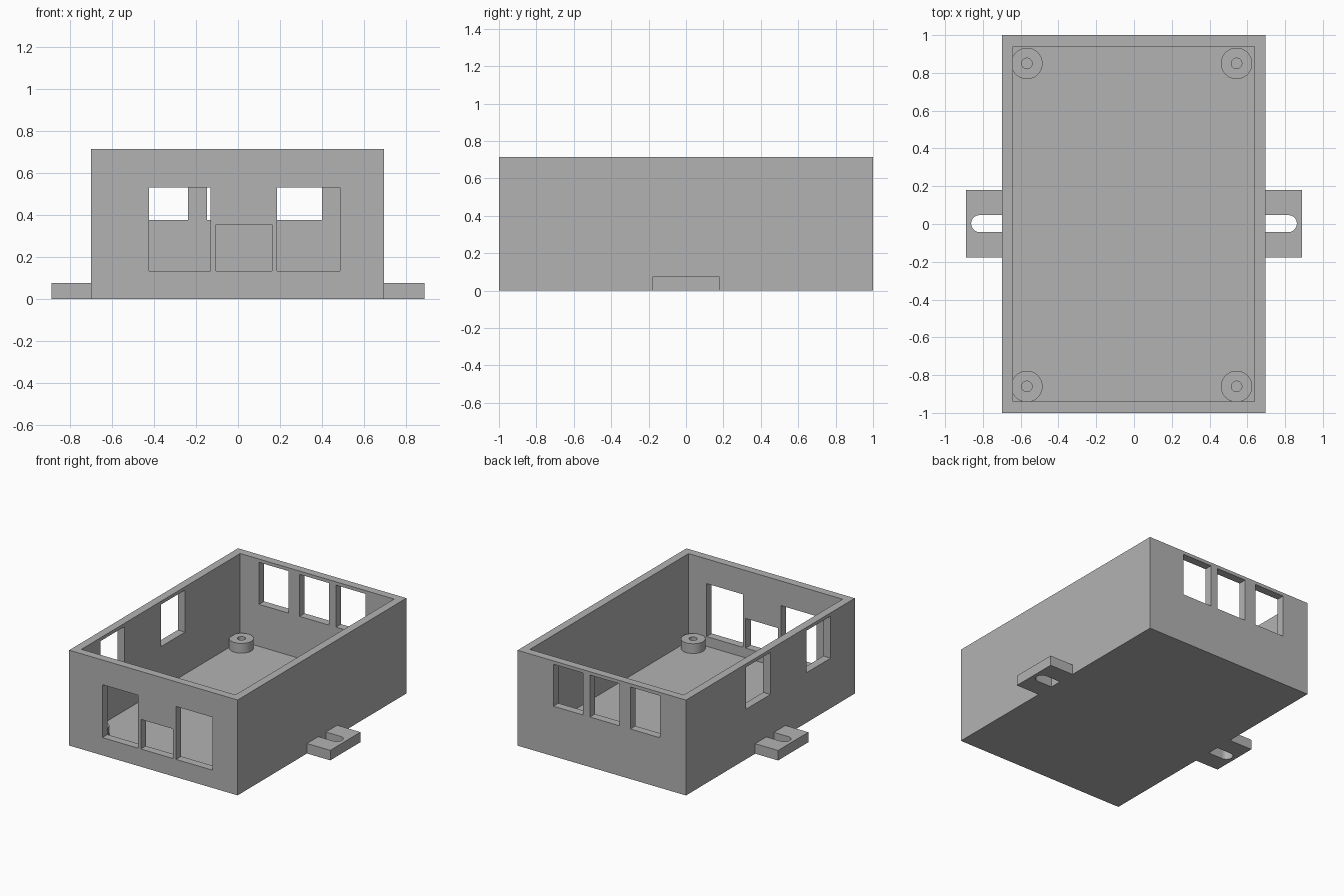
import bpy
from math import radians

cube = bpy.data.objects.get("Cube")
if cube:
    bpy.data.objects.remove(cube, do_unlink=True)

grey = bpy.data.materials.new("plain grey")
grey.use_nodes = True
COLOUR = (0.45, 0.45, 0.45, 1)
grey.diffuse_color = COLOUR
grey.node_tree.nodes["Principled BSDF"].inputs["Base Color"].default_value = COLOUR


def box(name, x, y, z):
    """Box from (low, high) ranges on each axis."""
    bpy.ops.mesh.primitive_cube_add(size=1)
    ob = bpy.context.object
    ob.name = name
    ranges = (x, y, z)
    for v in ob.data.vertices:
        v.co = [lo if c < 0 else hi for c, (lo, hi) in zip(v.co, ranges)]
    ob.data.materials.append(grey)
    return ob


def cylinder(name, x, y, z, radius, sides=48):
    """Upright cylinder over the (low, high) range z."""
    bpy.ops.mesh.primitive_cylinder_add(
        vertices=sides, radius=radius, depth=z[1] - z[0],
        location=(x, y, sum(z) / 2))
    ob = bpy.context.object
    ob.name = name
    ob.data.materials.append(grey)
    return ob


def cut(ob, cutter):
    """Subtract the cutter, apply the result and delete the cutter."""
    cutter.hide_render = True
    mod = ob.modifiers.new("cut", 'BOOLEAN')
    mod.operation = 'DIFFERENCE'
    mod.solver = 'EXACT'
    mod.object = cutter
    bpy.context.view_layer.objects.active = ob
    bpy.ops.object.modifier_apply(modifier=mod.name)
    bpy.data.objects.remove(cutter, do_unlink=True)


def smooth(ob):
    bpy.ops.object.select_all(action='DESELECT')
    ob.select_set(True)
    bpy.context.view_layer.objects.active = ob
    bpy.ops.object.shade_smooth_by_angle(angle=radians(30))


# Open tray
HEIGHT, FLOOR = 0.715, 0.06
FRONT_WALL, BACK_WALL, SIDE_WALL = (-1.1, -0.9), (0.9, 1.1), (-0.8, -0.6)
tray = box("case_body", (-0.7, 0.697), (-1, 1), (0, HEIGHT))
cut(tray, box("cavity", (-0.64, 0.637), (-0.94, 0.94), (FLOOR, 1)))

# Front openings: two tall, one short
for x, top in (((-0.425, -0.13), 0.53), ((-0.105, 0.163), 0.355), ((0.187, 0.487), 0.53)):
    cut(tray, box("opening", x, FRONT_WALL, (0.133, top)))

# Back openings
HIGH = (0.375, 0.69)
for x in ((-0.484, -0.238), (-0.147, 0.097), (0.155, 0.40)):
    cut(tray, box("opening", x, BACK_WALL, HIGH))

# Openings in the -x wall
for y in ((0, 0.286), (-0.714, -0.43)):
    cut(tray, box("opening", SIDE_WALL, y, HIGH))

# Standoffs with blind screw holes
for side, x in (("right", -0.567), ("left", 0.543)):
    for end, y in (("front", -0.86), ("back", 0.85)):
        post = cylinder(f"{end}_{side}_standoff", x, y, (FLOOR - 0.02, 0.133), 0.083)
        cut(post, cylinder("screw_hole", x, y, (FLOOR, 0.2), 0.028))
        smooth(post)

# Slotted mounting tabs
for name, s in (("left", 1), ("right", -1)):
    def span(a, b):
        return tuple(sorted((s * a, s * b)))
    tab = box(f"{name}_mounting_tab", span(0.697, 0.89), (-0.178, 0.18), (0, 0.075))
    cut(tab, box("slot", span(0.6, 0.817), (-0.043, 0.047), (-0.1, 0.2)))
    cut(tab, cylinder("slot_end", s * 0.817, 0.002, (-0.1, 0.2), 0.045))
    smooth(tab)
